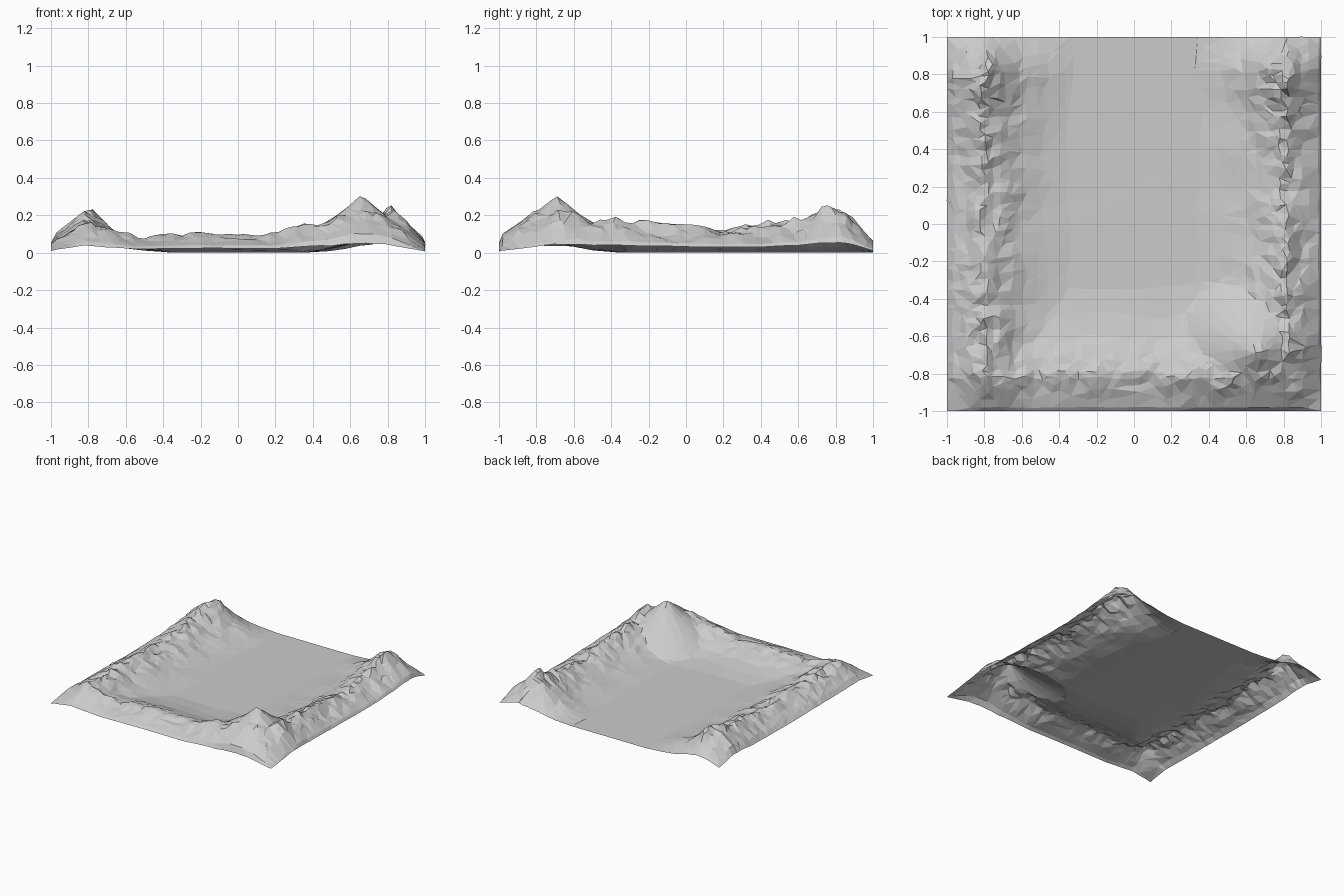
import bpy, bmesh, random
from math import hypot
from mathutils import Vector, noise

if "Cube" in bpy.data.objects:
    bpy.data.objects.remove(bpy.data.objects["Cube"])

random.seed(4)
N = 56            # grid cells per side
STEP = 2 / N


def interp(points, t):
    """Piecewise linear lookup in a short (position, value) profile."""
    if t <= points[0][0]:
        return points[0][1]
    for (a, va), (b, vb) in zip(points, points[1:]):
        if t <= b:
            return va + (vb - va) * (t - a) / (b - a)
    return points[-1][1]


# Crest heights along the three ridges (the back side stays open)
LEFT = [(-1, .04), (-.82, .17), (-.5, .15), (-.2, .145), (.1, .13), (.4, .15),
        (.6, .18), (.78, .25), (.88, .18), (1, .07)]
RIGHT = [(-1, .03), (-.7, .21), (-.5, .19), (-.2, .165), (.2, .13), (.4, .14),
         (.6, .18), (.72, .24), (.84, .25), (.92, .15), (1, .06)]
FRONT = [(-1, .04), (-.82, .17), (-.55, .09), (-.2, .11), (.2, .10), (.35, .15),
         (.5, .18), (.66, .23), (.8, .20), (1, .03)]
# Cross-section of a ridge: distance inward from the border, share of the crest
SECTION = [(0, .22), (.02, .38), (.19, 1), (.29, .72), (.4, .35), (.52, .13), (.66, 0)]


def height(x, y):
    wob = noise.noise(Vector((x * 4, y * 4, 7))) * .04
    inner = min(1, (1 - abs(x)) * 8, (1 + y) * 8)
    wob *= max(0, inner)
    h = max(interp(LEFT, y) * interp(SECTION, x + 1 + wob),
            interp(RIGHT, y) * interp(SECTION, 1 - x + wob),
            interp(FRONT, x) * interp(SECTION, y + 1 + wob))
    # sharp front right summit
    d = hypot(x - .66, y + .69)
    summit = .31 - .85 * d if d < .12 else .208 - .62 * (d - .12)
    # rugged rock, stronger where the ground is high
    rough = noise.noise(Vector((x * 7, y * 7, 2))) * .16
    rough += noise.noise(Vector((x * 15, y * 15, 5))) * .2
    h *= 1 + rough * min(1, h / .08)
    edge = min(1 - abs(x), 1 + y)
    if edge > .02:
        h = max(h, summit)
    return max(0, min(h, .265 if d > .1 else .31))


# Terrain sheet: jittered grid lifted by the height field
bm = bmesh.new()
bmesh.ops.create_grid(bm, x_segments=N, y_segments=N, size=1)
for v in bm.verts:
    x, y = v.co.x, v.co.y
    on_x, on_y = abs(x) > .999, abs(y) > .999
    if not on_x:
        x += random.uniform(-.3, .3) * STEP
    if not on_y:
        y += random.uniform(-.3, .3) * STEP
    # steep little lip along the front and right borders
    if abs(v.co.y + 1 - STEP) < .001:
        y = -.98
    if abs(1 - STEP - v.co.x) < .001:
        x = .985
    v.co = (x, y, height(x, y))
bmesh.ops.triangulate(bm, faces=bm.faces[:], quad_method='SHORT_EDGE')
low = min(v.co.z for v in bm.verts)
for v in bm.verts:
    v.co.z -= low
mesh = bpy.data.meshes.new("terrain")
bm.to_mesh(mesh)
bm.free()
terrain = bpy.data.objects.new("terrain", mesh)
bpy.context.collection.objects.link(terrain)

# Thin out the triangles: irregular facets on the slopes, few on the flat basin
dec = terrain.modifiers.new("facets", 'DECIMATE')
dec.ratio = .32
